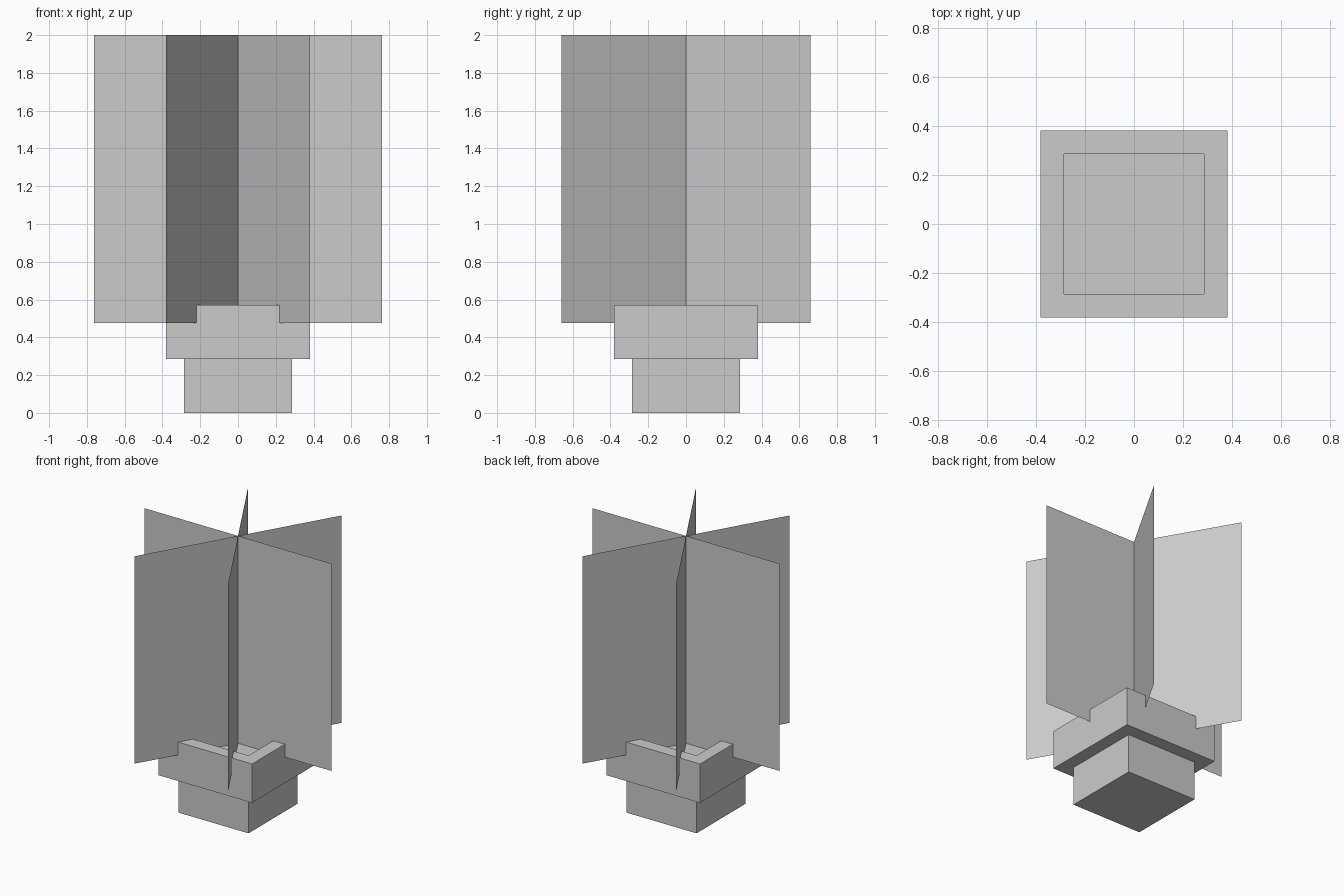
import bpy, bmesh
from math import cos, sin, radians

if "Cube" in bpy.data.objects:
    bpy.data.objects.remove(bpy.data.objects["Cube"])

U = 2 / 21  # block unit: the model is 21 units tall


def make_object(name, bm):
    mesh = bpy.data.meshes.new(name)
    bm.to_mesh(mesh)
    bm.free()
    obj = bpy.data.objects.new(name, mesh)
    bpy.context.collection.objects.link(obj)
    return obj


def square_ring(bm, half, z):
    return [bm.verts.new((sx * half * U, sy * half * U, z * U))
            for sx, sy in ((-1, -1), (1, -1), (1, 1), (-1, 1))]


# Pot: square rings following the profile up the foot, around the rim and into the recess
bm = bmesh.new()
profile = [(3, 0), (3, 3), (4, 3), (4, 6), (3, 6), (3, 5)]
rings = [square_ring(bm, h, z) for h, z in profile]
for a, b in zip(rings, rings[1:]):
    for i in range(4):
        j = (i + 1) % 4
        bm.faces.new((a[i], a[j], b[j], b[i]))
bm.faces.new(rings[0][::-1])
bm.faces.new(rings[-1])
make_object("pot", bm)

# Foliage: three upright sheets crossing at the centre, 60 degrees apart
for n in range(3):
    a = radians(60 * n)
    x, y = 8 * U * cos(a), 8 * U * sin(a)
    bm = bmesh.new()
    bm.faces.new([bm.verts.new(p) for p in
                  ((-x, -y, 5 * U), (x, y, 5 * U), (x, y, 21 * U), (-x, -y, 21 * U))])
    make_object(f"foliage_sheet_{n + 1}", bm)
